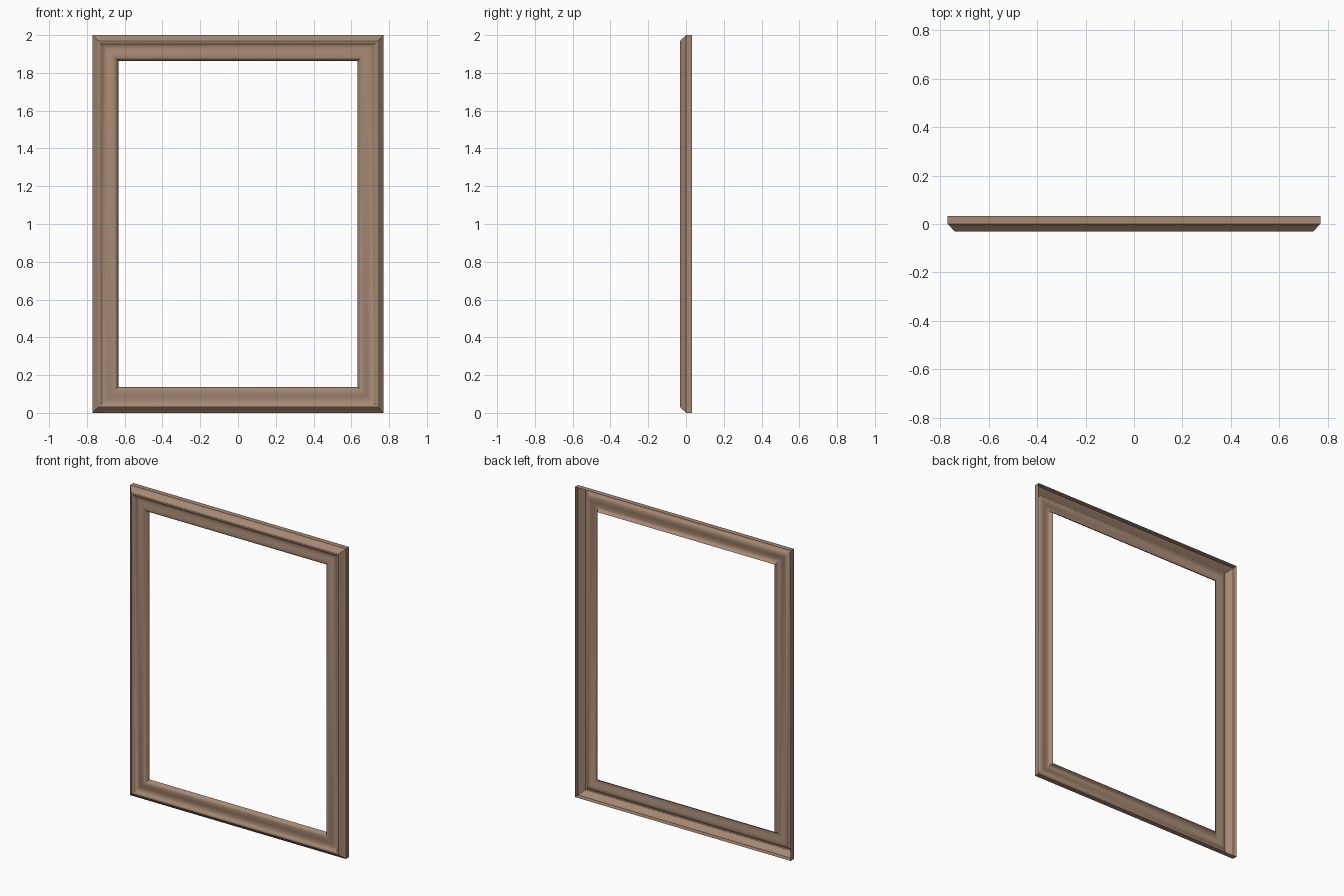
import bpy, bmesh, math

if "Cube" in bpy.data.objects:
    bpy.data.objects.remove(bpy.data.objects["Cube"])

W, H = 0.77, 2.0   # half width, height

# moulding cross-section: (distance in from the outer edge, depth y)
profile = [
    (0.0, 0.033), (0.0, 0.0),                                        # outer wall
    (0.006, -0.005), (0.021, -0.022), (0.026, -0.028), (0.031, -0.031), (0.036, -0.031),  # bevel and rim
    (0.042, -0.028), (0.049, -0.022), (0.056, -0.017), (0.064, -0.0145), (0.072, -0.0145),  # cove
    (0.082, -0.017), (0.092, -0.0205), (0.102, -0.023), (0.112, -0.0235),  # rounded bead
    (0.120, -0.0215), (0.126, -0.018), (0.131, -0.012), (0.137, 0.002),  # inner lip
]

wood = bpy.data.materials.new("warm_brown_wood")
wood.diffuse_color = (0.38, 0.25, 0.17, 1)
wood.use_nodes = True
wood.node_tree.nodes["Principled BSDF"].inputs["Base Color"].default_value = wood.diffuse_color

# mitred frame: one rectangular loop per profile point, open at the back
bm = bmesh.new()
loops = []
for d, y in profile:
    w = W - d
    loops.append([bm.verts.new(p) for p in
                  ((-w, y, d), (w, y, d), (w, y, H - d), (-w, y, H - d))])
for a, b in zip(loops, loops[1:]):
    for k in range(4):
        n = (k + 1) % 4
        bm.faces.new((a[k], a[n], b[n], b[k]))

mesh = bpy.data.meshes.new("picture_frame")
bm.to_mesh(mesh)
bm.free()
mesh.materials.append(wood)
frame = bpy.data.objects.new("picture_frame", mesh)
bpy.context.collection.objects.link(frame)

# smooth moulding, sharp mitres
bpy.context.view_layer.objects.active = frame
frame.select_set(True)
bpy.ops.object.shade_smooth_by_angle(angle=math.radians(30))
